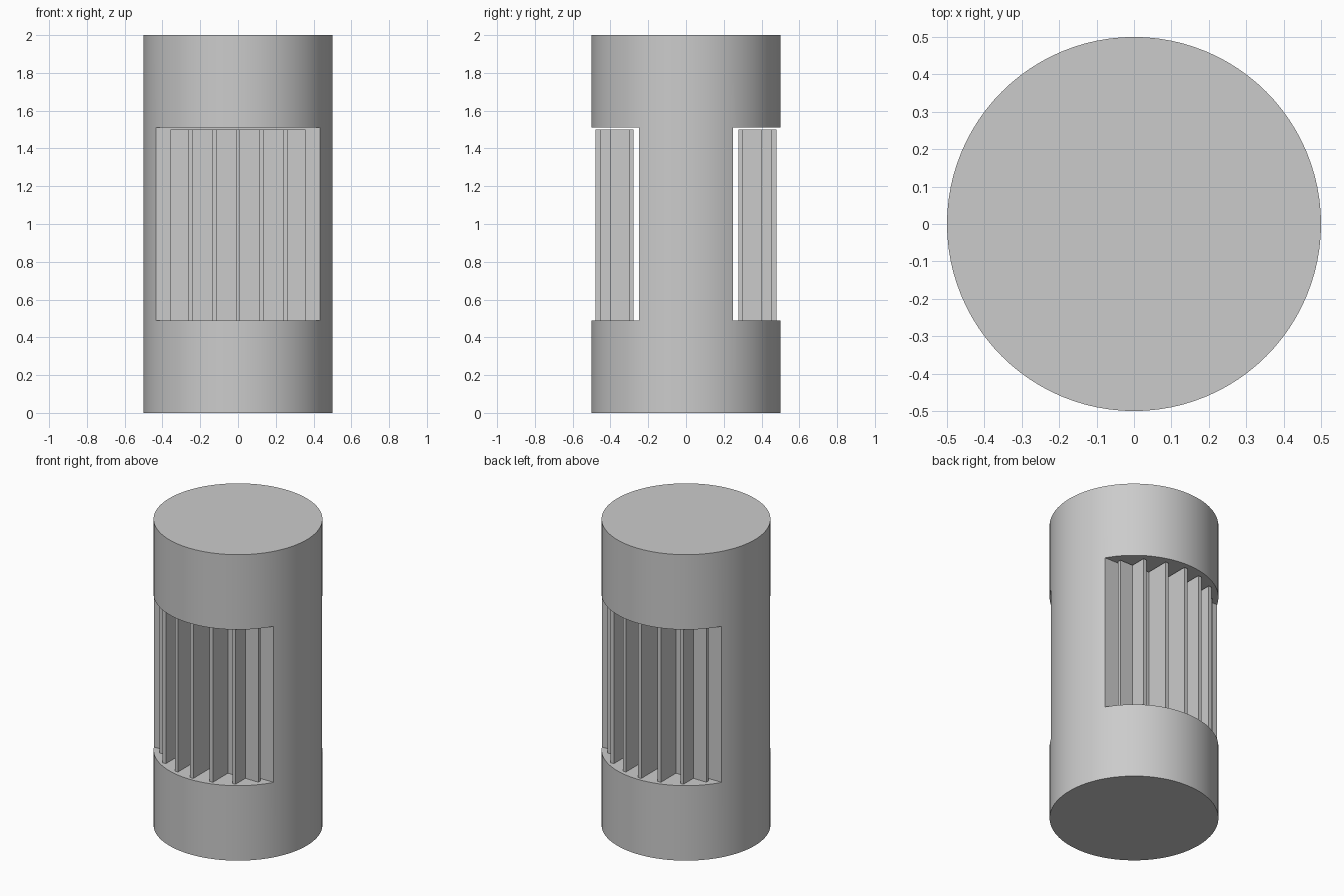
import bpy

if "Cube" in bpy.data.objects:
    bpy.data.objects.remove(bpy.data.objects["Cube"], do_unlink=True)

RADIUS, HEIGHT = 0.5, 2.0
WINDOW_LOW, WINDOW_HIGH, CORE_Y = 0.49, 1.51, 0.25
SINK_TOP = 1.5
PLATE_BACK, PLATE_FRONT, PLATE_HALF = 0.278, 0.30, 0.357
FIN_WIDTH = 0.023
FIN_TIPS = {0: 0.478, 1: 0.456, 2: 0.402}   # tips follow the round body
FIN_PITCH = 0.126

grey = bpy.data.materials.new("plain_grey")
grey.use_nodes = True
colour = (0.6, 0.6, 0.6, 1)
grey.diffuse_color = colour
grey.node_tree.nodes["Principled BSDF"].inputs["Base Color"].default_value = colour


def cut(target, cutter):
    """Subtract the cutter from the target and discard it."""
    cutter.hide_render = True
    mod = target.modifiers.new("window_cut", 'BOOLEAN')
    mod.operation = 'DIFFERENCE'
    mod.solver = 'EXACT'
    mod.object = cutter
    bpy.context.view_layer.objects.active = target
    bpy.ops.object.modifier_apply(modifier=mod.name)
    bpy.data.objects.remove(cutter, do_unlink=True)


def box(name, low, high):
    """Box between two corners."""
    centre = [(a + b) / 2 for a, b in zip(low, high)]
    bpy.ops.mesh.primitive_cube_add(size=1, location=centre)
    obj = bpy.context.object
    obj.name = name
    obj.scale = [abs(b - a) for a, b in zip(low, high)]
    bpy.ops.object.transform_apply(location=True, rotation=False, scale=True)
    return obj


# Round housing with a flat-backed window at front and back
bpy.ops.mesh.primitive_cylinder_add(vertices=96, radius=RADIUS, depth=HEIGHT,
                                    location=(0, 0, HEIGHT / 2))
housing = bpy.context.object
housing.name = "housing"
housing.data.materials.append(grey)
for side in (-1, 1):
    ys = sorted((side * CORE_Y, side * 2 * RADIUS))
    cut(housing, box("window_cutter", (-1, ys[0], WINDOW_LOW), (1, ys[1], WINDOW_HIGH)))
bpy.ops.object.select_all(action='DESELECT')
housing.select_set(True)
bpy.context.view_layer.objects.active = housing
bpy.ops.object.shade_smooth_by_angle()

# Finned plates standing in each window, clear of the core
for side, label in ((-1, "front"), (1, "back")):
    def slab(name, x0, x1, y0, y1):
        ys = sorted((side * y0, side * y1))
        obj = box(name, (x0, ys[0], WINDOW_LOW), (x1, ys[1], SINK_TOP))
        obj.data.materials.append(grey)

    slab(label + "_fin_plate", -PLATE_HALF, PLATE_HALF, PLATE_BACK, PLATE_FRONT)
    for i in range(-2, 3):
        x = i * FIN_PITCH
        slab(f"{label}_fin_{i + 3}", x - FIN_WIDTH / 2, x + FIN_WIDTH / 2,
             PLATE_FRONT, FIN_TIPS[abs(i)])
